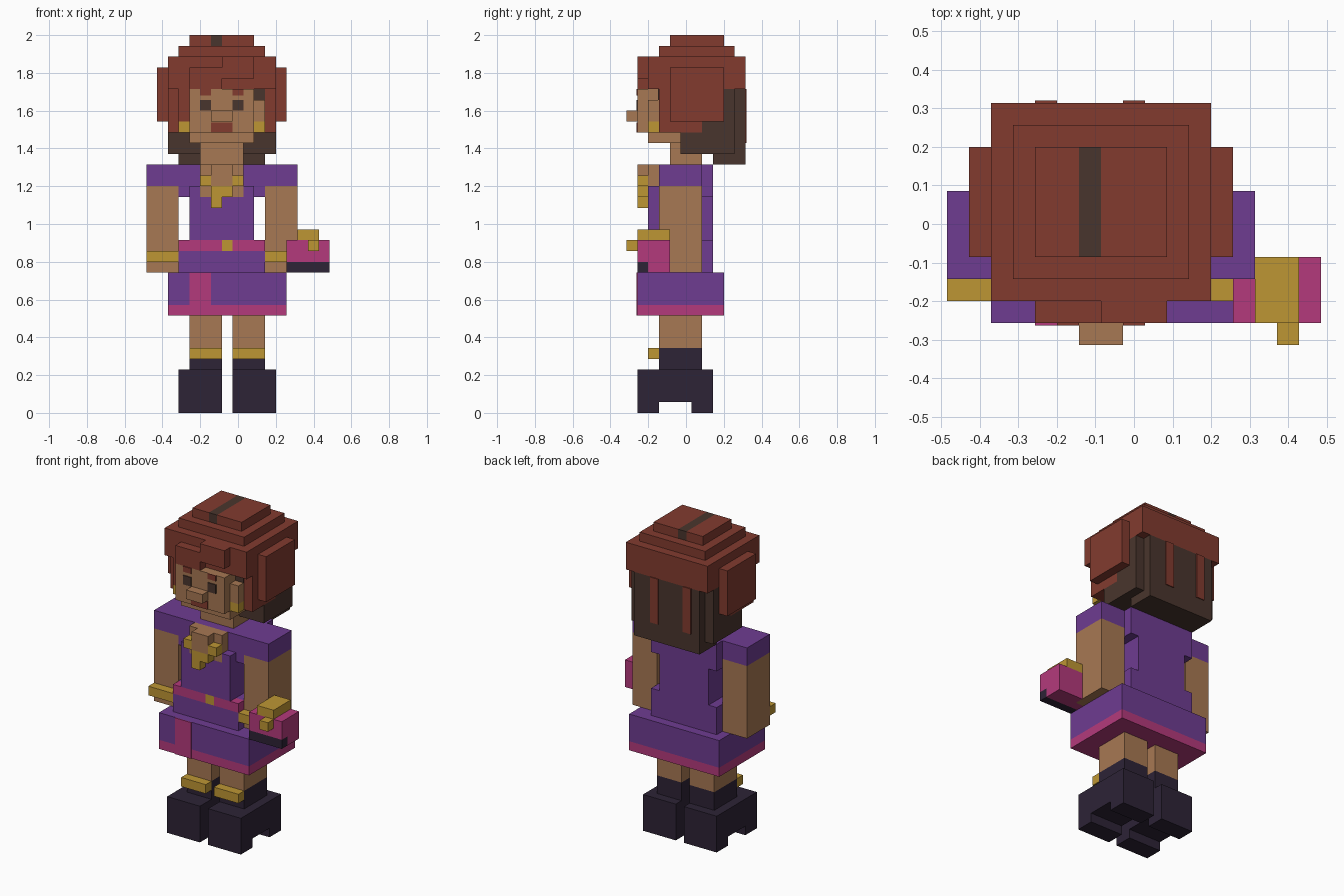
import bpy, bmesh
from mathutils import Matrix, Vector

if "Cube" in bpy.data.objects:
    bpy.data.objects.remove(bpy.data.objects["Cube"], do_unlink=True)

U = 2 / 35          # one block
MID = 14            # mirror sum: the body's centre is at block 7
T = 0.1             # painted plate thickness in blocks


def material(name, rgb):
    lin = [(c / 255 / 12.92) if c < 11 else ((c / 255 + 0.055) / 1.055) ** 2.4 for c in rgb]
    m = bpy.data.materials.new(name)
    m.use_nodes = True
    m.diffuse_color = (*lin, 1)
    b = m.node_tree.nodes["Principled BSDF"]
    b.inputs["Base Color"].default_value = (*lin, 1)
    b.inputs["Roughness"].default_value = 0.9
    return m


RED = material("auburn hair", (130, 59, 47))
BROWN = material("dark brown hair", (73, 53, 45))
SKIN = material("skin", (167, 120, 83))
PURPLE = material("purple cloth", (110, 60, 145))
PINK = material("pink cloth", (180, 58, 124))
GOLD = material("gold", (190, 150, 52))
BLACK = material("dark leather", (45, 35, 54))


def part(name, mat, *boxes, mirror=False):
    """Boxes are (x0, x1, y0, y1, z0, z1) in blocks from the lower front corner."""
    boxes = list(boxes)
    if mirror:
        boxes += [(MID - b[1], MID - b[0], *b[2:]) for b in boxes]
    bm = bmesh.new()
    for x0, x1, y0, y1, z0, z1 in boxes:
        centre = Vector(((x0 + x1) / 2 - 8.5, (y0 + y1) / 2 - 5.5, (z0 + z1) / 2)) * U
        size = Vector((x1 - x0, y1 - y0, z1 - z0)) * U
        bmesh.ops.create_cube(bm, size=1, matrix=Matrix.LocRotScale(centre, None, size))
    me = bpy.data.meshes.new(name)
    bm.to_mesh(me)
    bm.free()
    me.materials.append(mat)
    ob = bpy.data.objects.new(name, me)
    bpy.context.collection.objects.link(ob)
    return ob


# Boots: raised arch between toe and heel, narrower shaft
part("left_boot", BLACK, (8, 12, 1, 8, 1, 4), (8, 12, 1, 3, 0, 1),
     (8, 12, 6, 8, 0, 1), (8, 11, 3, 7, 4, 6))
part("right_boot", BLACK, (3, 7, 1, 8, 1, 4), (3, 7, 1, 3, 0, 1),
     (3, 7, 6, 8, 0, 1), (4, 7, 3, 7, 4, 6))

# Legs and anklets
part("legs", SKIN, (4, 7, 3, 7, 6, 9), (8, 11, 3, 7, 6, 9))
part("anklets", GOLD, (4, 7, 2, 3, 5, 6), (8, 11, 2, 3, 5, 6))

# Skirt with hem and front stripe
part("skirt", PURPLE, (2, 13, 1, 9, 10, 13))
part("skirt_hem", PINK, (2, 13, 1, 9, 9, 10))
part("skirt_stripe", PINK, (4, 6, 1 - T, 1, 9, 13))

# Torso, hips and belt
part("hips", PURPLE, (3, 11, 2, 8, 13, 15), (3, 11, 3, 8, 15, 16))
part("belt", PINK, (3, 7, 2, 3, 15, 16), (8, 11, 2, 3, 15, 16))
part("belt_buckle", GOLD, (7, 8, 2, 3, 15, 16))
part("waist", PURPLE, (4, 10, 2, 8, 16, 20))
part("chest", PURPLE, (3, 11, 3, 8, 20, 23))
part("bodice_edges", PURPLE, (4, 5, 2, 3, 20, 21), mirror=True)
part("neckline", SKIN, (5, 9, 2, 3, 20, 23), (6, 8, 1, 2, 21, 23))
part("necklace", GOLD, (5, 6, 1, 2, 21, 22), (8, 9, 1, 2, 21, 22),
     (6, 8, 1, 2, 20, 21), (6, 7, 1, 2, 19, 20))

# Arms
part("sleeves", PURPLE, (0, 3, 3, 7, 21, 23), mirror=True)
part("arms", SKIN, (0, 3, 3, 7, 13, 21), mirror=True)
part("bracelets", GOLD, (0, 3, 2, 3, 14, 15), (11, 13, 2, 3, 14, 15))

# Handbag in the left hand
part("bag", PINK, (13, 17, 1, 3, 14, 16), (13, 17, 2, 3, 13, 14), (14, 17, 3, 4, 13, 16))
part("bag_base", BLACK, (13, 17, 1, 2, 13, 14))
part("bag_flap", GOLD, (14, 16, 1, 4, 16, 17))
part("bag_clasp", GOLD, (15, 16, 0, 1, 15, 16))

# Head
part("neck", SKIN, (5, 9, 4, 7, 23, 25))
part("head", SKIN, (4, 10, 1, 5, 26, 30), (4, 10, 2, 5, 25, 26))
part("ear", SKIN, (10, 11, 2, 3, 27, 29))
part("nose", SKIN, (6, 8, 0, 1, 27, 28))
part("eyes", BROWN, (5, 6, 1 - T, 1, 28, 29), mirror=True)
part("eyebrows", RED, (5, 6, 1 - T, 1, 29.4, 30), mirror=True)
part("mouth", RED, (6, 8, 1 - T, 1, 26, 26.9))
part("earrings", GOLD, (3, 4, 2, 3, 26, 27), mirror=True)

# Upper hair: stepped cap, fringe, side locks and side puffs
part("hair_cap", RED, (2, 12, 2, 11, 30, 33), (3, 11, 3, 10, 33, 34),
     (4, 6, 4, 9, 34, 35), (7, 10, 4, 9, 34, 35))
part("hair_parting", BROWN, (6, 7, 4, 9, 34, 35))
part("fringe", RED, (4, 7, 1, 2, 30, 32), (7, 10, 1, 2, 31, 33))
part("front_lock", RED, (3, 4, 2, 3, 27, 30))
part("side_hair", RED, (2, 3, 3, 7, 26, 30), (3, 4, 3, 5, 26, 30), mirror=True)
part("side_puffs", RED, (1, 2, 4, 9, 27, 32), mirror=True)
part("temple_shadow_lock", BROWN, (10, 11, 3 - T, 3, 29, 30))

# Lower hair at the back, with streaks
part("back_hair", BROWN, (3, 11, 5, 11, 24, 30), (3, 11, 8, 11, 23, 24))
part("lower_side_hair", BROWN, (2, 3, 7, 10, 24, 30), (2, 3, 5, 7, 24, 26), mirror=True)
part("hair_streaks", RED, (8, 9, 11, 11 + T, 25, 30), (4, 5, 11, 11 + T, 25, 30))
